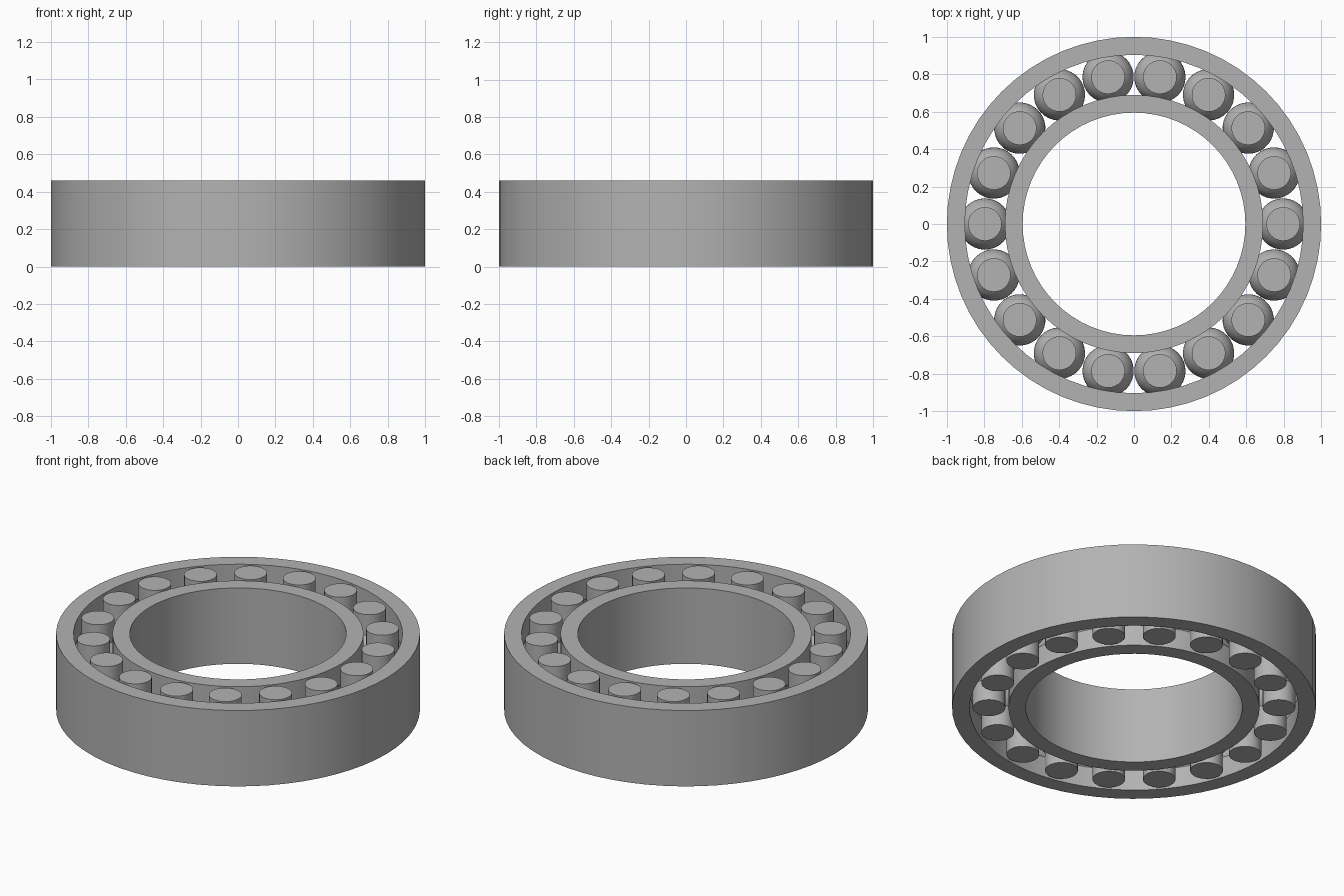
import bpy, bmesh, math
from mathutils import Matrix

cube = bpy.data.objects.get("Cube")
if cube:
    bpy.data.objects.remove(cube, do_unlink=True)

HEIGHT = 0.46
MID = HEIGHT / 2
PITCH = 0.797        # radius of the circle the rollers sit on
BALL = 0.137         # bulge radius of a roller
PIN = 0.09           # radius of a roller's straight ends
GROOVE = 0.15        # raceway groove radius
LIP = 0.107          # distance from pitch circle to ring lips
COUNT = 18

steel = bpy.data.materials.new("steel grey")
steel.use_nodes = True
GREY = (0.45, 0.45, 0.45, 1)
steel.diffuse_color = GREY
steel.node_tree.nodes["Principled BSDF"].inputs["Base Color"].default_value = GREY


def arc(centre, radius, start_offset, steps, side):
    """Bulging arc in the (r, z) plane, from below to above mid height."""
    a = math.acos(start_offset / radius)
    angles = [-a + 2 * a * i / steps for i in range(steps + 1)]
    return [(centre + side * radius * math.cos(t), MID + radius * math.sin(t)) for t in angles]


def lathe(name, profile, segments, closed):
    """Revolve an (r, z) profile around the z axis."""
    bm = bmesh.new()
    verts = [bm.verts.new((r, 0, z)) for r, z in profile]
    edges = [bm.edges.new(pair) for pair in zip(verts, verts[1:])]
    if closed:
        edges.append(bm.edges.new((verts[-1], verts[0])))
    bmesh.ops.spin(bm, geom=verts + edges, axis=(0, 0, 1), cent=(0, 0, 0),
                   angle=math.tau, steps=segments, use_merge=True)
    bmesh.ops.remove_doubles(bm, verts=bm.verts, dist=0.0001)
    if not closed:
        bmesh.ops.holes_fill(bm, edges=[e for e in bm.edges if e.is_boundary], sides=0)
    bmesh.ops.recalc_face_normals(bm, faces=bm.faces)
    mesh = bpy.data.meshes.new(name)
    bm.to_mesh(mesh)
    bm.free()
    mesh.materials.append(steel)
    obj = bpy.data.objects.new(name, mesh)
    bpy.context.collection.objects.link(obj)
    bpy.ops.object.select_all(action='DESELECT')
    obj.select_set(True)
    bpy.context.view_layer.objects.active = obj
    bpy.ops.object.shade_smooth_by_angle(angle=math.radians(30))
    return obj


def ring(name, wall, side):
    """Race with a rounded groove facing the rollers."""
    lip = PITCH + side * LIP
    groove = arc(PITCH, GROOVE, LIP, 12, side)
    lathe(name, [(wall, 0), (lip, 0)] + groove + [(lip, HEIGHT), (wall, HEIGHT)], 64, True)


# Races
ring("outer_ring", 1.0, 1)
ring("inner_ring", 0.595, -1)

# Rollers: straight pins with a ball-shaped middle
profile = [(PIN, 0)] + arc(0, BALL, PIN, 12, 1) + [(PIN, HEIGHT)]
roller = lathe("roller_1", profile, 32, False)
roller.location = (PITCH, 0, 0)
for i in range(1, COUNT):
    copy = bpy.data.objects.new(f"roller_{i + 1}", roller.data)
    copy.matrix_world = Matrix.Rotation(math.tau * i / COUNT, 4, 'Z') @ Matrix.Translation((PITCH, 0, 0))
    bpy.context.collection.objects.link(copy)
